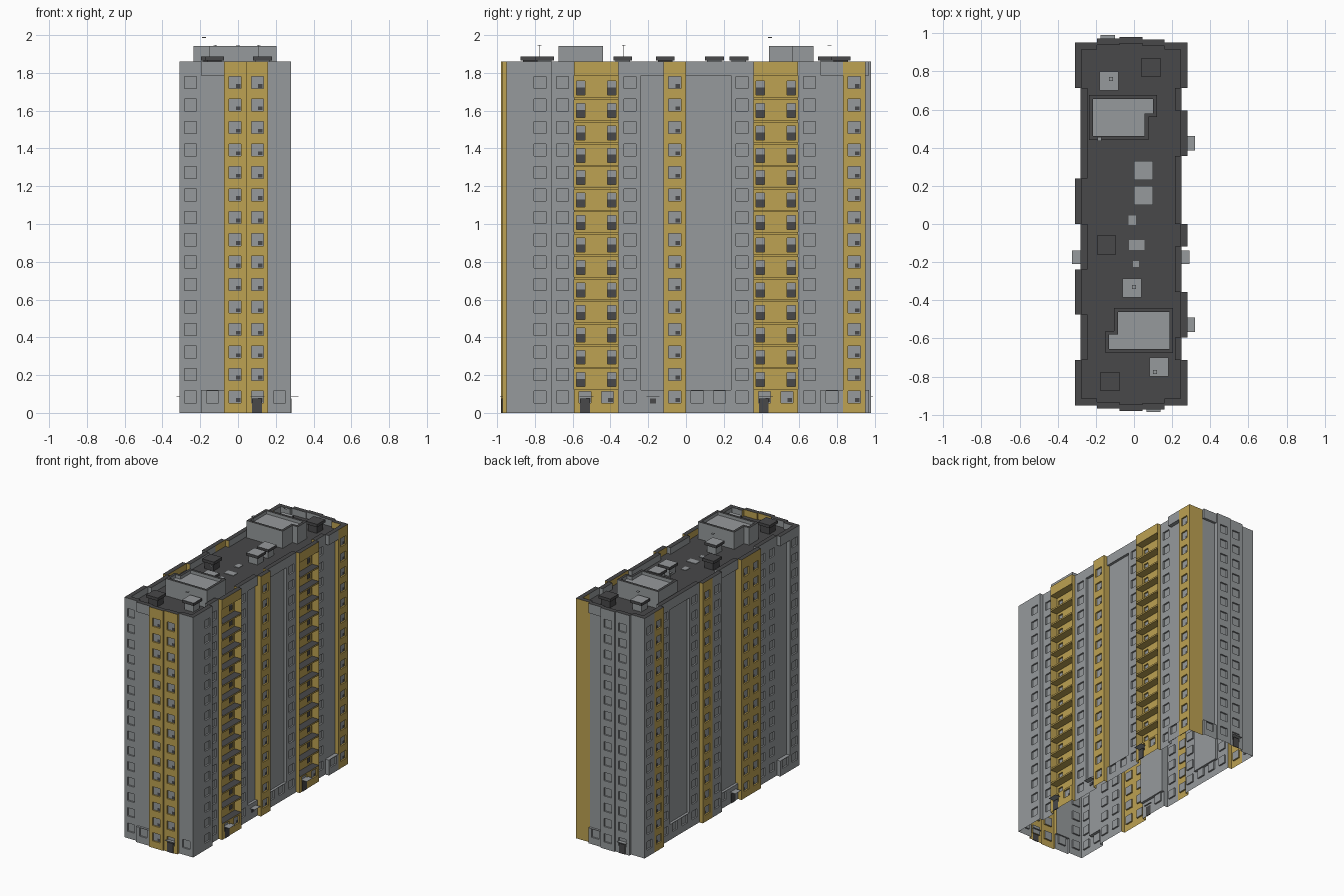
import bpy, bmesh
from mathutils import Vector

if "Cube" in bpy.data.objects:
    bpy.data.objects.remove(bpy.data.objects["Cube"])

def material(name, rgb):
    m = bpy.data.materials.new(name)
    m.diffuse_color = (*rgb, 1)
    m.use_nodes = True
    m.node_tree.nodes["Principled BSDF"].inputs["Base Color"].default_value = m.diffuse_color
    return m

GREY, GOLD, DARK = 0, 1, 2
MATS = [material("grey_plaster", (0.305, 0.322, 0.332)),
        material("ochre_plaster", (0.51, 0.36, 0.085)),
        material("dark_roofing", (0.065, 0.065, 0.067))]
FLOOR, ZG, ZT, ZTOP, ZROOF = 0.1188, 0.12, 1.785, 1.86, 1.81

def finish(bm, name):
    me = bpy.data.meshes.new(name)
    bm.to_mesh(me)
    bm.free()
    for m in MATS:
        me.materials.append(m)
    ob = bpy.data.objects.new(name, me)
    bpy.context.collection.objects.link(ob)
    return ob

def quad(bm, pts, want, mat):
    """Face whose normal points along 'want'."""
    f = bm.faces.new([bm.verts.new(p) for p in pts])
    f.normal_update()
    if f.normal.dot(want) < 0:
        f.normal_flip()
    f.material_index = mat

def box(bm, x0, x1, y0, y1, z0, z1, mat, top=None):
    prism(bm, [(x0, y0), (x1, y0), (x1, y1), (x0, y1)], z0, z1, mat, mat if top is None else top)

def prism(bm, outline, z0, z1, mat, top):
    lo = [bm.verts.new((x, y, z0)) for x, y in outline]
    hi = [bm.verts.new((x, y, z1)) for x, y in outline]
    n = len(lo)
    fs = [bm.faces.new((lo[i], lo[(i + 1) % n], hi[(i + 1) % n], hi[i])) for i in range(n)]
    fs.append(bm.faces.new(lo[::-1]))
    for f in fs:
        f.material_index = mat
    t = bm.faces.new(hi)
    t.material_index = top
    return t

def facade(name, place, edges, modules):
    """place(s, d, z): s along the wall, d outwards.
    module = (edge depth, middle depth, colour, kind); kinds: w windows,
    b blank above ground, n none, l / r balcony with door at left / right."""
    bm = bmesh.new()
    out = Vector(place(0, 1, 0)) - Vector(place(0, 0, 0))
    along = Vector(place(1, 0, 0)) - Vector(place(0, 0, 0))
    up = Vector((0, 0, 1))

    def wall(s0, s1, z0, z1, d, mat, want=out):
        quad(bm, [place(s0, d, z0), place(s1, d, z0), place(s1, d, z1), place(s0, d, z1)], want, mat)

    def shelf(s0, s1, z, d0, d1, mat, want):
        quad(bm, [place(s0, d0, z), place(s1, d0, z), place(s1, d1, z), place(s0, d1, z)], want, mat)

    def jamb(s, z0, z1, d0, d1, mat, want):
        quad(bm, [place(s, d0, z0), place(s, d1, z0), place(s, d1, z1), place(s, d0, z1)], want, mat)

    bands = [(0, ZG, 0), (ZG, ZT, 1), (ZT, ZTOP, 0)]
    for i, mod in enumerate(modules):
        s0, s1 = edges[i], edges[i + 1]
        col, kind = mod[2], mod[3]
        for bi, (z0, z1, di) in enumerate(bands):
            d = mod[di]
            c, hw, hh, zc = (s0 + s1) / 2, 0.032, 0.032, 0.085
            rows = []
            if bi == 0 and kind != "n":
                rows = [0]
            if bi == 1 and kind in "wlr":
                rows = range(1, 15)
            if bi == 1 and kind in "lr":
                c = s0 + 0.037 if kind == "l" else s1 - 0.037
                hw, hh, zc = 0.022, 0.037, 0.057
            if not rows:
                wall(s0, s1, z0, z1, d, col)
            else:
                a, b, z = c - hw, c + hw, z0
                wall(s0, a, z0, z1, d, col)
                wall(b, s1, z0, z1, d, col)
                for k in rows:
                    w0, w1 = zc + FLOOR * k - hh, zc + FLOOR * k + hh
                    e = d - 0.012
                    wall(a, b, z, w0, d, col)
                    # recessed window with its reveals
                    wall(a, b, w0, w1, e, GREY)
                    shelf(a, b, w0, e, d, col, up)
                    shelf(a, b, w1, e, d, col, -up)
                    jamb(a, w0, w1, e, d, col, along)
                    jamb(b, w0, w1, e, d, col, -along)
                    if kind in "lr" and bi == 1:
                        wall(a, b, w0, w0 + 0.04, e + 0.003, DARK)
                    elif col == GOLD:
                        wall(c + 0.004, b - 0.004, w0 + 0.005, w0 + 0.025, e + 0.003, DARK)
                    z = w1
                wall(a, b, z, z1, d, col)
            # step to the next module, ochre beside balconies
            if i + 1 < len(modules) and modules[i + 1][di] != d:
                nd, nxt = modules[i + 1][di], modules[i + 1]
                c = col if d > nd else nxt[2]
                if kind in "lr" or nxt[3] in "lr":
                    c = GOLD
                jamb(s1, z0, z1, d, nd, c, along if d > nd else -along)
        if mod[0] != mod[1]:
            shelf(s0, s1, ZG, mod[0], mod[1], col, up)
            shelf(s0, s1, ZT, mod[0], mod[1], col, -up)
        # balcony slabs and side cheeks
        if kind in "lr":
            s, want = (s0, along) if kind == "l" else (s1, -along)
            jamb(s, ZG, ZT, mod[1], mod[0], GOLD, want)
            jamb(s, ZG, ZT, mod[1], mod[0], GOLD, -want)
            for k in range(1, 15):
                z = FLOOR * k
                shelf(s0, s1, z + 0.006, mod[1], mod[0], DARK, up)
                shelf(s0, s1, z - 0.006, mod[1], mod[0], GOLD, -up)
                wall(s0, s1, z - 0.006, z + 0.006, mod[0], GOLD)
        # parapet cap and inner face
        inner = mod[0] - 0.035
        shelf(s0, s1, ZTOP, mod[0], inner, DARK, up)
        wall(s0, s1, ZROOF, ZTOP, inner, col, -out)
        if i + 1 < len(modules):
            jamb(s1, ZROOF, ZTOP, inner, modules[i + 1][0] - 0.035, col, along)
    return finish(bm, name)

# facades
long_edges = [-0.95 + i * 1.9 / 16 for i in range(17)]
short_edges = [-0.31, -0.195, -0.075, 0.045, 0.16, 0.28]
R = -0.03
right = [(0, 0, GREY, "n"), (0, 0, GREY, "w"), (R, R, GREY, "w"), (0, -0.06, GOLD, "l"),
         (0, -0.06, GOLD, "r"), (R, R, GREY, "w"), (R, -0.05, GREY, "n"), (0, 0, GOLD, "w"),
         (R, -0.05, GREY, "b"), (R, -0.05, GREY, "b"), (R, R, GREY, "w"), (0, -0.06, GOLD, "l"),
         (0, -0.06, GOLD, "r"), (R, R, GREY, "w"), (0, R, GREY, "b"), (0, 0, GOLD, "w")]
left = [(0, 0, GREY, "w"), (0, R, GREY, "b"), (R, R, GREY, "w"), (R, R, GREY, "w"),
        (0, 0, GOLD, "w"), (0, 0, GOLD, "w"), (R, -0.05, GREY, "n"), (R, -0.05, GREY, "b"),
        (0, 0, GREY, "w"), (0, 0, GOLD, "w"), (R, R, GREY, "w"), (R, -0.05, GREY, "b"),
        (R, -0.05, GREY, "b"), (R, R, GREY, "w"), (0, 0, GOLD, "w"), (0, 0, GREY, "w")]
front = [(0, 0, GREY, "w"), (0.018, 0, GREY, "b"), (0.03, 0.03, GOLD, "w"),
         (0.022, 0.022, GOLD, "w"), (0, 0, GREY, "b")]
back = [(0, 0, GREY, "n"), (0.022, 0.022, GREY, "w"), (0.03, 0.03, GREY, "w"),
        (0.018, 0, GREY, "b"), (0, 0, GOLD, "n")]
facade("right_facade", lambda s, d, z: (0.28 + d, s, z), long_edges, right)
facade("left_facade", lambda s, d, z: (-0.31 - d, s, z), long_edges, left)
facade("front_facade", lambda s, d, z: (s, -0.95 - d, z), short_edges, front)
facade("back_facade", lambda s, d, z: (s, 0.95 + d, z), short_edges, back)

# roof deck
bm = bmesh.new()
quad(bm, [(-0.275, -0.945, ZROOF), (0.245, -0.945, ZROOF), (0.245, 0.945, ZROOF),
          (-0.275, 0.945, ZROOF)], Vector((0, 0, 1)), DARK)
for x, y, w, h in [(-0.01, 0.02, 0.04, 0.05), (0.015, -0.11, 0.08, 0.05), (0.01, -0.21, 0.03, 0.03)]:
    box(bm, x - w / 2, x + w / 2, y - h / 2, y + h / 2, ZROOF, ZROOF + 0.004, GREY)
finish(bm, "roof_deck")

# lift houses: L-shaped blocks with a dark rim and sunken roof, turned half round
for name, sg in (("rear_lift_house", 1), ("front_lift_house", -1)):
    bm = bmesh.new()
    pts = [(-0.235, 0.44), (0.075, 0.44), (0.075, 0.56), (0.12, 0.56), (0.12, 0.675), (-0.235, 0.675)]
    if sg < 0:
        pts = [(-0.03 - x, -y) for x, y in pts]
    top = prism(bm, pts, ZROOF, 1.943, GREY, GREY)
    bm.normal_update()
    rim = bmesh.ops.inset_region(bm, faces=[top], thickness=0.02, use_even_offset=True)
    for f in rim["faces"]:
        f.material_index = DARK
    well = bmesh.ops.extrude_discrete_faces(bm, faces=[top])["faces"][0]
    bmesh.ops.translate(bm, verts=well.verts, vec=(0, 0, -0.025))
    finish(bm, name)

# ventilation shafts with wide caps
bm = bmesh.new()
shafts = [(-0.13, 0.75, GREY), (0.05, 0.28, GREY), (0.05, 0.15, GREY), (-0.01, -0.335, GREY),
          (0.13, -0.75, GREY), (0.09, 0.82, DARK), (-0.145, -0.11, DARK), (-0.125, -0.825, DARK)]
for x, y, c in shafts:
    box(bm, x - 0.038, x + 0.038, y - 0.038, y + 0.038, ZROOF, 1.865, c)
    box(bm, x - 0.05, x + 0.05, y - 0.05, y + 0.05, 1.865, 1.887, DARK, c)
finish(bm, "ventilation_shafts")

# antennas: hair-thin poles with small heads
bm = bmesh.new()
for x, y, z0, z1 in [(-0.12, 0.76, 1.88, 1.948), (0, -0.33, 1.88, 1.948),
                     (0.11, -0.775, 1.88, 1.948), (-0.18, 0.445, 1.91, 1.99)]:
    box(bm, x - 0.0008, x + 0.0008, y - 0.0008, y + 0.0008, z0, z1, GREY)
    box(bm, x - 0.01, x + 0.01, y - 0.01, y + 0.01, z1 - 0.004, z1, GREY)
finish(bm, "antennas")

# entrance doors
bm = bmesh.new()
for y in (0.412, -0.535):
    box(bm, 0.276, 0.283, y - 0.026, y + 0.026, 0, 0.075, DARK)
box(bm, 0.248, 0.254, -0.19, -0.16, 0.05, 0.075, DARK)
box(bm, 0.075, 0.127, -0.976, -0.97, 0, 0.075, DARK)
box(bm, -0.16, -0.108, 0.97, 0.976, 0, 0.075, DARK)
box(bm, -0.284, -0.278, -0.2, -0.15, 0, 0.075, DARK)
finish(bm, "entrance_doors")

# entrance canopies: thin sheets
bm = bmesh.new()
for x0, x1, y0, y1 in [(0.27, 0.32, 0.385, 0.46), (0.27, 0.32, -0.565, -0.49), (0.24, 0.29, -0.21, -0.14),
                       (-0.325, -0.27, -0.21, -0.14), (0.065, 0.14, -0.985, -0.95),
                       (-0.175, -0.1, 0.95, 0.99)]:
    box(bm, x0, x1, y0, y1, 0.087, 0.089, GREY)
finish(bm, "entrance_canopies")
